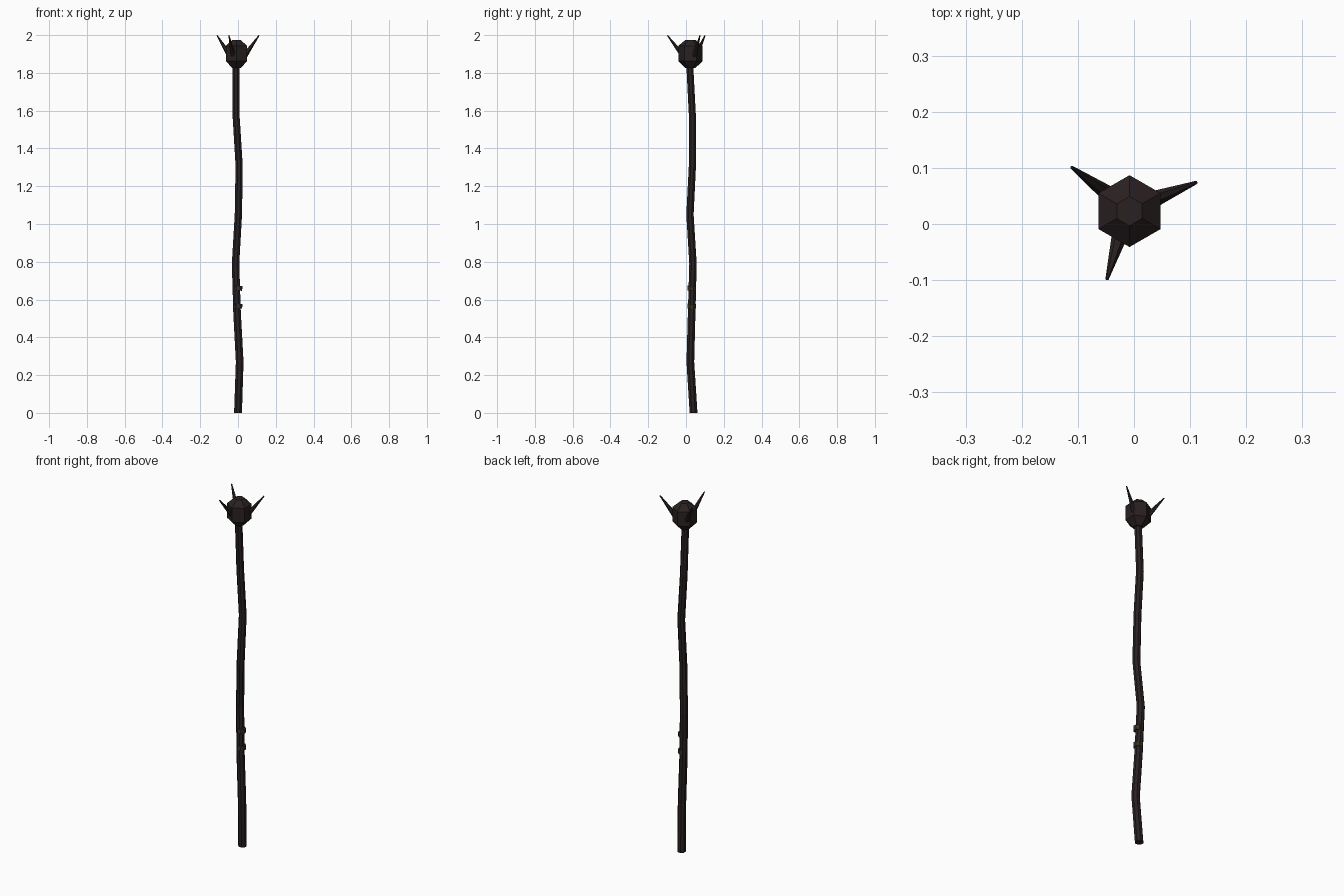
import bpy, bmesh, math
from mathutils import Vector

cube = bpy.data.objects.get("Cube")
if cube:
    bpy.data.objects.remove(cube)


def material(name, color):
    mat = bpy.data.materials.new(name)
    mat.use_nodes = True
    mat.diffuse_color = (*color, 1)
    bsdf = next(n for n in mat.node_tree.nodes if n.type == 'BSDF_PRINCIPLED')
    bsdf.inputs["Base Color"].default_value = (*color, 1)
    return mat


wood = material("dark wood", (0.023, 0.015, 0.015))
binding = material("dull olive binding", (0.04, 0.033, 0.016))


def loft(name, sections, sides, mat, axis=Vector((0, 0, 1)), turn=0.0):
    """Join (centre, radius) sections, all square to the axis, into a capped tube."""
    rot = axis.to_track_quat('Z', 'Y')
    bm = bmesh.new()
    rings = []
    for centre, radius in sections:
        ring = []
        for i in range(sides):
            a = math.tau * i / sides + turn
            offset = Vector((math.cos(a), math.sin(a), 0)) * radius
            ring.append(bm.verts.new(Vector(centre) + rot @ offset))
        rings.append(ring)
    for low, high in zip(rings, rings[1:]):
        for i in range(sides):
            j = (i + 1) % sides
            bm.faces.new((low[i], low[j], high[j], high[i]))
    bm.faces.new(rings[0][::-1])
    bm.faces.new(rings[-1])
    bmesh.ops.recalc_face_normals(bm, faces=bm.faces)
    mesh = bpy.data.meshes.new(name)
    bm.to_mesh(mesh)
    bm.free()
    mesh.materials.append(mat)
    obj = bpy.data.objects.new(name, mesh)
    bpy.context.collection.objects.link(obj)
    return obj


# Crooked shaft, tapering slightly upwards
path = [(0.0, 0.04, 0.0), (0.009, 0.023, 0.27), (-0.005, 0.03, 0.53),
        (-0.013, 0.037, 0.79), (0.002, 0.021, 1.05), (0.006, 0.034, 1.31),
        (-0.01, 0.034, 1.57), (-0.01, 0.02, 1.84)]
loft("shaft", [(p, 0.0225 - 0.0015 * p[2]) for p in path], 8, wood,
     turn=math.pi / 8)

# Two bindings, set slightly off the shaft's centre
for name, z in (("lower_binding", 0.565), ("upper_binding", 0.66)):
    tilt = Vector((0.06, 0.03, 1)).normalized()
    centre = Vector((0.0, 0.03, z))
    loft(name, [(centre - tilt * 0.012, 0.024), (centre + tilt * 0.012, 0.024)],
         8, binding, tilt)

# Faceted head
head_profile = [(1.825, 0.026), (1.862, 0.064), (1.943, 0.064), (1.975, 0.026)]
loft("head", [((-0.008, 0.023, z), r) for z, r in head_profile], 6, wood,
     turn=math.pi / 6)

# Three thorns leaning out of the head
thorns = {
    "left_thorn": ((0.035, 0.044, 1.89), (0.111, 0.074, 1.998)),
    "right_thorn": ((-0.044, 0.052, 1.892), (-0.111, 0.101, 1.998)),
    "front_thorn": ((-0.024, -0.015, 1.89), (-0.048, -0.098, 1.998)),
}
for name, (base, tip) in thorns.items():
    base, tip = Vector(base), Vector(tip)
    loft(name, [(base, 0.015), (base.lerp(tip, 0.5), 0.009), (tip, 0.003)],
         6, wood, (tip - base).normalized())
